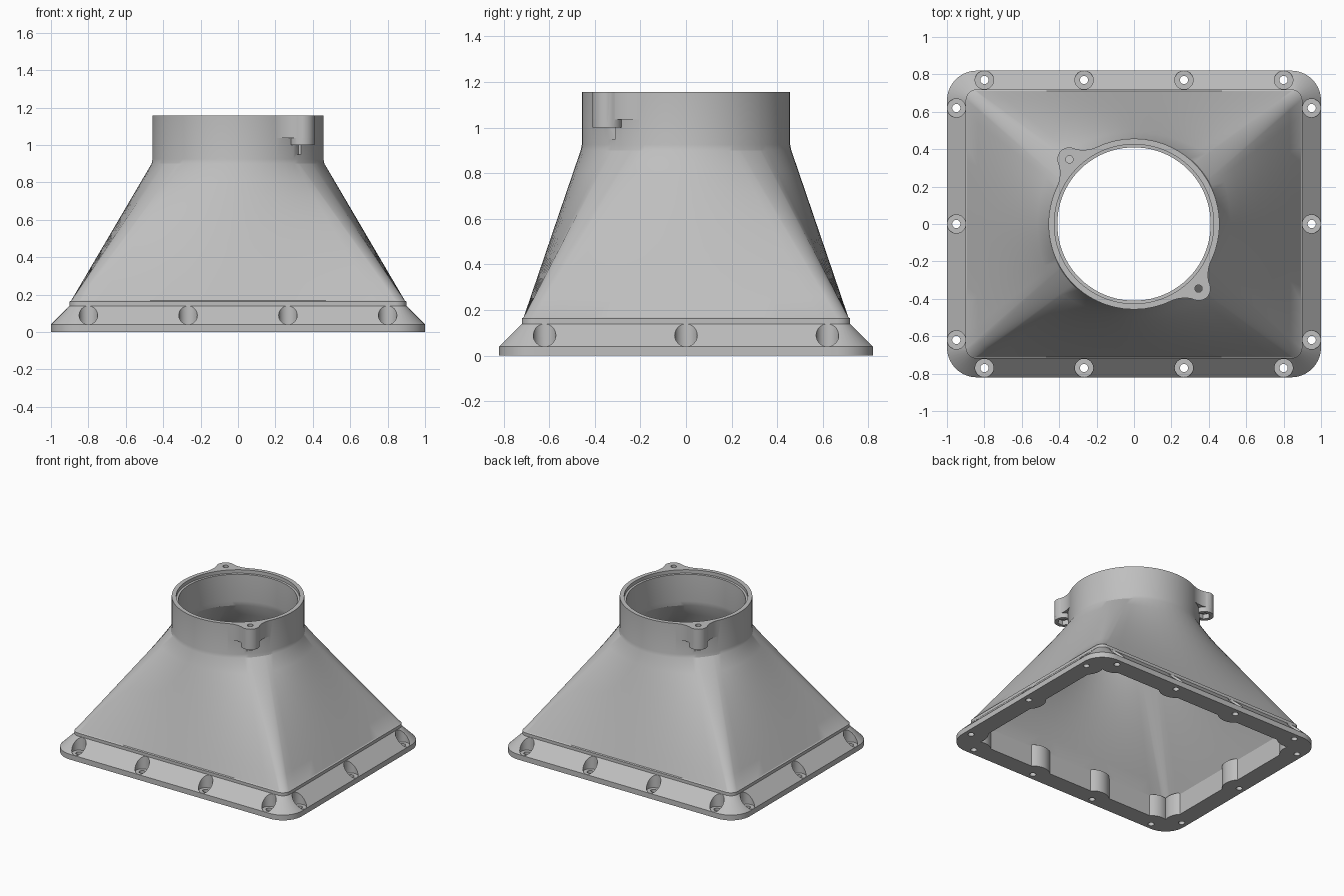
import bpy, bmesh
from math import sin, cos, pi, atan2, hypot

default = bpy.data.objects.get("Cube")
if default:
    bpy.data.objects.remove(default, do_unlink=True)

grey = bpy.data.materials.new("light_grey")
grey.use_nodes = True
COLOR = (0.52, 0.52, 0.52, 1)
grey.diffuse_color = COLOR
grey.node_tree.nodes["Principled BSDF"].inputs["Base Color"].default_value = COLOR

SIDE, ARC = 16, 10


def rounded_rect(hx, hy, r):
    """Rounded rectangle outline with a fixed point count."""
    pts = []
    corners = [(1, 1), (-1, 1), (-1, -1), (1, -1)]
    for i, (sx, sy) in enumerate(corners):
        cx, cy = sx * (hx - r), sy * (hy - r)
        for k in range(ARC + 1):
            a = (i + k / ARC) * pi / 2
            pts.append((cx + r * cos(a), cy + r * sin(a)))
        # straight side towards the next corner
        nx, ny = corners[(i + 1) % 4]
        a = (i + 1) * pi / 2
        end = (nx * (hx - r) + r * cos(a), ny * (hy - r) + r * sin(a))
        x, y = pts[-1]
        for k in range(1, SIDE):
            t = k / SIDE
            pts.append((x + (end[0] - x) * t, y + (end[1] - y) * t))
    return pts


ANGLES = [atan2(y, x) for x, y in rounded_rect(0.9, 0.72, 0.2)]


def circle(r):
    return [(r * cos(a), r * sin(a)) for a in ANGLES]


def blend(a, b, t):
    return [(p[0] + (q[0] - p[0]) * t, p[1] + (q[1] - p[1]) * t) for p, q in zip(a, b)]


def loft(name, rings):
    """Closed solid through a list of (outline, height)."""
    bm = bmesh.new()
    loops = [[bm.verts.new((x, y, z)) for x, y in pts] for pts, z in rings]
    n = len(loops[0])
    for lo, hi in zip(loops, loops[1:]):
        for i in range(n):
            j = (i + 1) % n
            bm.faces.new((lo[i], lo[j], hi[j], hi[i]))
    bm.faces.new(loops[0][::-1])
    bm.faces.new(loops[-1])
    bmesh.ops.recalc_face_normals(bm, faces=bm.faces)
    me = bpy.data.meshes.new(name)
    bm.to_mesh(me)
    bm.free()
    me.materials.append(grey)
    ob = bpy.data.objects.new(name, me)
    bpy.context.collection.objects.link(ob)
    return ob


def cylinder(name, x, y, r, z0, z1, n=32):
    pts = [(x + r * cos(2 * pi * k / n), y + r * sin(2 * pi * k / n)) for k in range(n)]
    return loft(name, [(pts, z0), (pts, z1)])


def combine(target, tool, operation):
    tool.hide_render = True
    mod = target.modifiers.new("cut", 'BOOLEAN')
    mod.operation, mod.solver, mod.object = operation, 'EXACT', tool
    bpy.context.view_layer.objects.active = target
    bpy.ops.object.modifier_apply(modifier=mod.name)
    bpy.data.objects.remove(tool, do_unlink=True)


TOP = 1.157
STEPS = 8


def funnel(foot, z0, neck, z1):
    return [(blend(foot, neck, k / STEPS), z0 + (z1 - z0) * k / STEPS) for k in range(STEPS + 1)]


# Outer shell: flange, sloped rim, hood and round collar
base = rounded_rect(1, 0.82, 0.16)
rim = rounded_rect(0.9, 0.72, 0.06)
hood_foot = rounded_rect(0.892, 0.712, 0.05)
body = loft("duct_adapter",
            [(base, 0), (base, 0.04), (rim, 0.14), (rim, 0.163)]
            + funnel(hood_foot, 0.168, circle(0.462), 0.9)
            + [(circle(0.457), 0.925), (circle(0.457), TOP)])

# Two collar lugs on opposite diagonals, each with flared flanks
LUG = 0.345
half = [(0.16, 0.425), (0.2, 0.41), (0.24, 0.398), (0.28, 0.395), (0.31, 0.4)]
tip = [(LUG + 0.065 * cos(a), LUG + 0.065 * sin(a)) for a in [pi / 2 - k * pi / 16 for k in range(9)]]
outline = half + tip + [(y, x) for x, y in half[::-1]] + [(0.29, 0.29)]
for s in (1, -1):
    flank = loft("lug_flank", [([(s * x, -s * y) for x, y in outline], z) for z in (1.036, TOP)])
    combine(body, flank, 'UNION')
    combine(body, cylinder("lug_post", s * LUG, -s * LUG, 0.0645, 1.0, TOP), 'UNION')

# Screw positions around the flange
screws = [(x, s * 0.77) for s in (1, -1) for x in (-0.8, -0.267, 0.267, 0.8)]
screws += [(s * 0.95, y) for s in (1, -1) for y in (-0.62, 0, 0.62)]

# Hollow interior, keeping thicker wall around each screw pocket
inside = rounded_rect(0.865, 0.685, 0.04)
void = loft("hollow",
            [(inside, -0.1), (inside, 0.15)]
            + funnel(inside, 0.16, circle(0.415), 0.89)
            + [(circle(0.41), 0.925), (circle(0.41), 1.13),
               (circle(0.426), 1.131), (circle(0.426), 1.3)])
for x, y in screws:
    combine(void, cylinder("boss", x, y, 0.12, -0.2, 0.17), 'DIFFERENCE')
combine(body, void, 'DIFFERENCE')

# Screw pockets and through holes in the flange
for x, y in screws:
    combine(body, cylinder("pocket", x, y, 0.0495, 0.0405, 0.139), 'DIFFERENCE')
    combine(body, cylinder("screw_hole", x, y, 0.022, -0.1, 0.1, 20), 'DIFFERENCE')

# Lug holes with a shallow recess underneath
for s in (1, -1):
    combine(body, cylinder("lug_hole", s * LUG, -s * LUG, 0.02, 0.9, 1.3, 20), 'DIFFERENCE')
    combine(body, cylinder("lug_recess", s * LUG, -s * LUG, 0.042, 0.95, 1.036, 6), 'DIFFERENCE')

# Smooth shading with crisp edges
bpy.ops.object.select_all(action='DESELECT')
body.select_set(True)
bpy.context.view_layer.objects.active = body
bpy.ops.object.shade_smooth_by_angle(angle=0.45)
